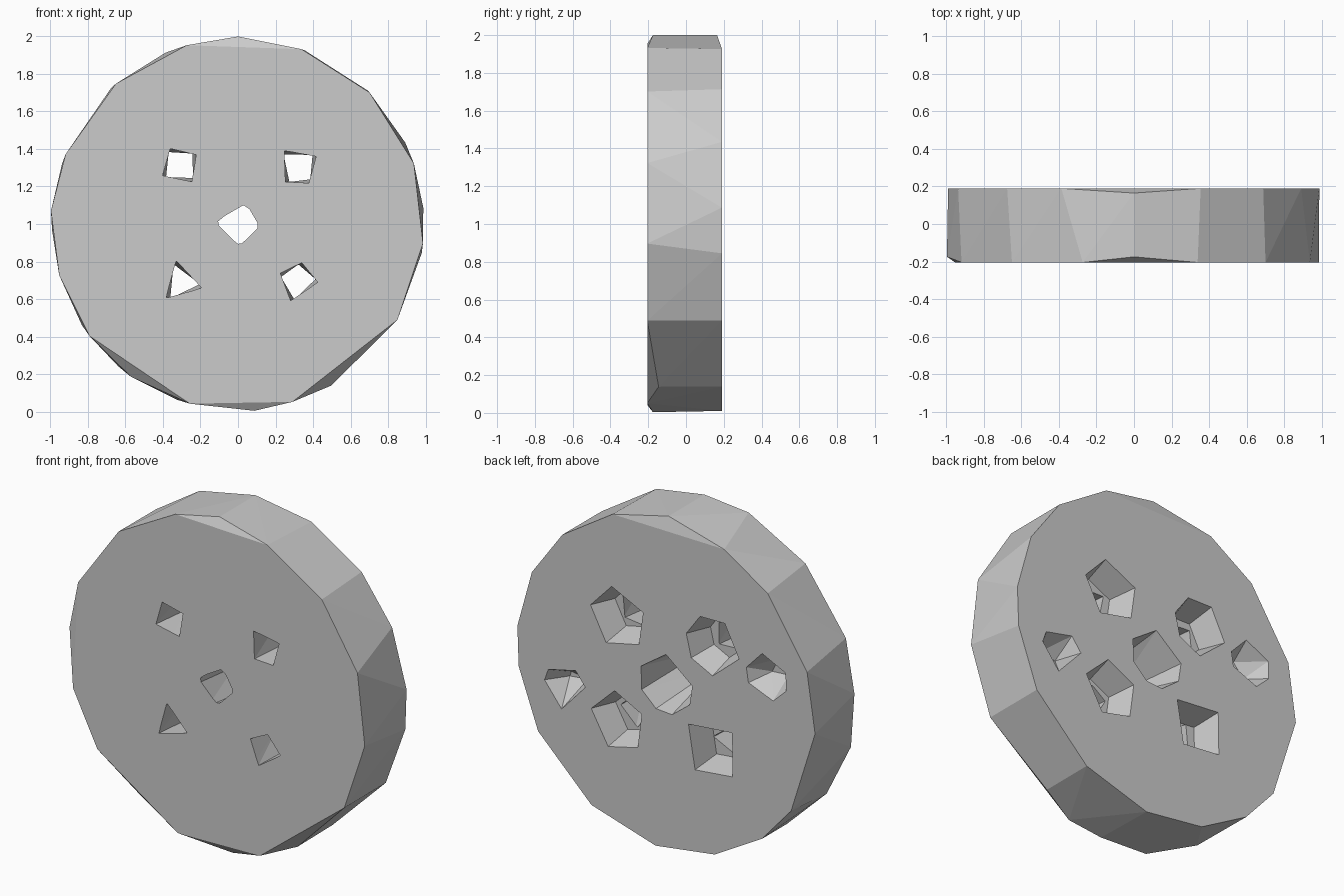
import bpy
import bmesh
from math import cos, sin, radians
from mathutils import Vector

default_cube = bpy.data.objects.get("Cube")
if default_cube:
    bpy.data.objects.remove(default_cube)

FRONT, BACK = -0.205, 0.19
STEP = 0.03          # depth where a wide recess meets its narrow hole
OUTSIDE = 0.3        # cutters start clear of the disc

stone = bpy.data.materials.new("stone grey")
stone.use_nodes = True
stone.diffuse_color = (0.6, 0.6, 0.6, 1)
stone.node_tree.nodes["Principled BSDF"].inputs["Base Color"].default_value = stone.diffuse_color


def ring(centre, radius, angles, y, twist=0):
    """Irregular polygon in the upright plane at depth y."""
    return [Vector((centre[0] + radius * cos(radians(a + twist)), y,
                    centre[1] + radius * sin(radians(a + twist)))) for a in angles]


def hull(name, points):
    """Flat-faced convex solid around the given points."""
    bm = bmesh.new()
    for point in points:
        bm.verts.new(point)
    result = bmesh.ops.convex_hull(bm, input=bm.verts[:])
    unused = {v for v in result["geom_interior"] + result["geom_unused"]
              if isinstance(v, bmesh.types.BMVert)}
    bmesh.ops.delete(bm, geom=list(unused), context="VERTS")
    bmesh.ops.recalc_face_normals(bm, faces=bm.faces[:])
    mesh = bpy.data.meshes.new(name)
    bm.to_mesh(mesh)
    bm.free()
    mesh.materials.append(stone)
    obj = bpy.data.objects.new(name, mesh)
    bpy.context.collection.objects.link(obj)
    return obj


def carve(body, cutter):
    """Subtract the cutter from the body and discard it."""
    cutter.hide_render = True
    modifier = body.modifiers.new(cutter.name, "BOOLEAN")
    modifier.operation = "DIFFERENCE"
    modifier.solver = "EXACT"
    modifier.object = cutter
    bpy.context.view_layer.objects.active = body
    bpy.ops.object.modifier_apply(modifier=modifier.name)
    bpy.data.objects.remove(cutter)


# Disc with a roughly chipped rim: front ring, back ring and a few worn corners
hub = (0, 1)
front_rim = [70, 45, 19, -6, -31, -73, -105, -143, -164, 158, 131, 106]
back_rim = [46, 69, 113, 133, 161, 182, 213, 230, 251, 274, 300, 329, 351, 5, 26]
disc = hull("stone_disc",
            ring(hub, 0.992, front_rim, FRONT) + ring(hub, 0.992, back_rim, BACK)
            + ring(hub, 1, [90, 176, 275], FRONT + 0.03)
            + ring(hub, 1, [90], BACK - 0.025)
            + ring(hub, 0.995, [235, 300], FRONT + 0.06))

# Stepped holes: centre, back radius and corners, front radius and corners
stepped_holes = [
    ((-0.31, 1.31), 0.178, [62, 10, -37, -90, 190, 117], 0.105, [119, 34, -53, 209]),
    ((0.32, 1.31), 0.185, [77, 10, -65, 221, 155], 0.108, [132, 27, -58, 232]),
    ((-0.305, 0.69), 0.19, [35, 135, 223, -54], 0.113, [102, -16, 227]),
    ((0.32, 0.69), 0.18, [83, 10, -69, 223, 152], 0.105, [153, 79, 0, 248]),
]
for centre, wide, wide_angles, narrow, narrow_angles in stepped_holes:
    carve(disc, hull("recess_cutter",
                     ring(centre, wide, wide_angles, OUTSIDE)
                     + ring(centre, wide, wide_angles, BACK)
                     + ring(centre, wide * 0.72, wide_angles, STEP)))
    carve(disc, hull("hole_cutter",
                     ring(centre, narrow, narrow_angles, -OUTSIDE)
                     + ring(centre, narrow, narrow_angles, FRONT)
                     + ring(centre, narrow * 0.88, narrow_angles, STEP + 0.02, 10)))

# Central hole narrows from back to front
centre_angles = [21, 90, 169, 208, 257, -68, -25]
carve(disc, hull("centre_cutter",
                 ring(hub, 0.178, centre_angles, OUTSIDE)
                 + ring(hub, 0.178, centre_angles, BACK)
                 + ring(hub, 0.098, [174, 66, -6, -84], FRONT)
                 + ring(hub, 0.09, [174, 66, -6, -84], -OUTSIDE)))

# Shallow blind pits on the back
blind_pits = [
    ((0.67, 0.8), [35, 120, 165, -80, 4]),
    ((-0.67, 1.22), [77, 10, -28, 252, 201, 155]),
]
for centre, angles in blind_pits:
    carve(disc, hull("pit_cutter",
                     ring(centre, 0.138, angles, OUTSIDE)
                     + ring(centre, 0.138, angles, BACK)
                     + ring(centre, 0.06, angles[::2], BACK - 0.13)))

for polygon in disc.data.polygons:
    polygon.use_smooth = False
